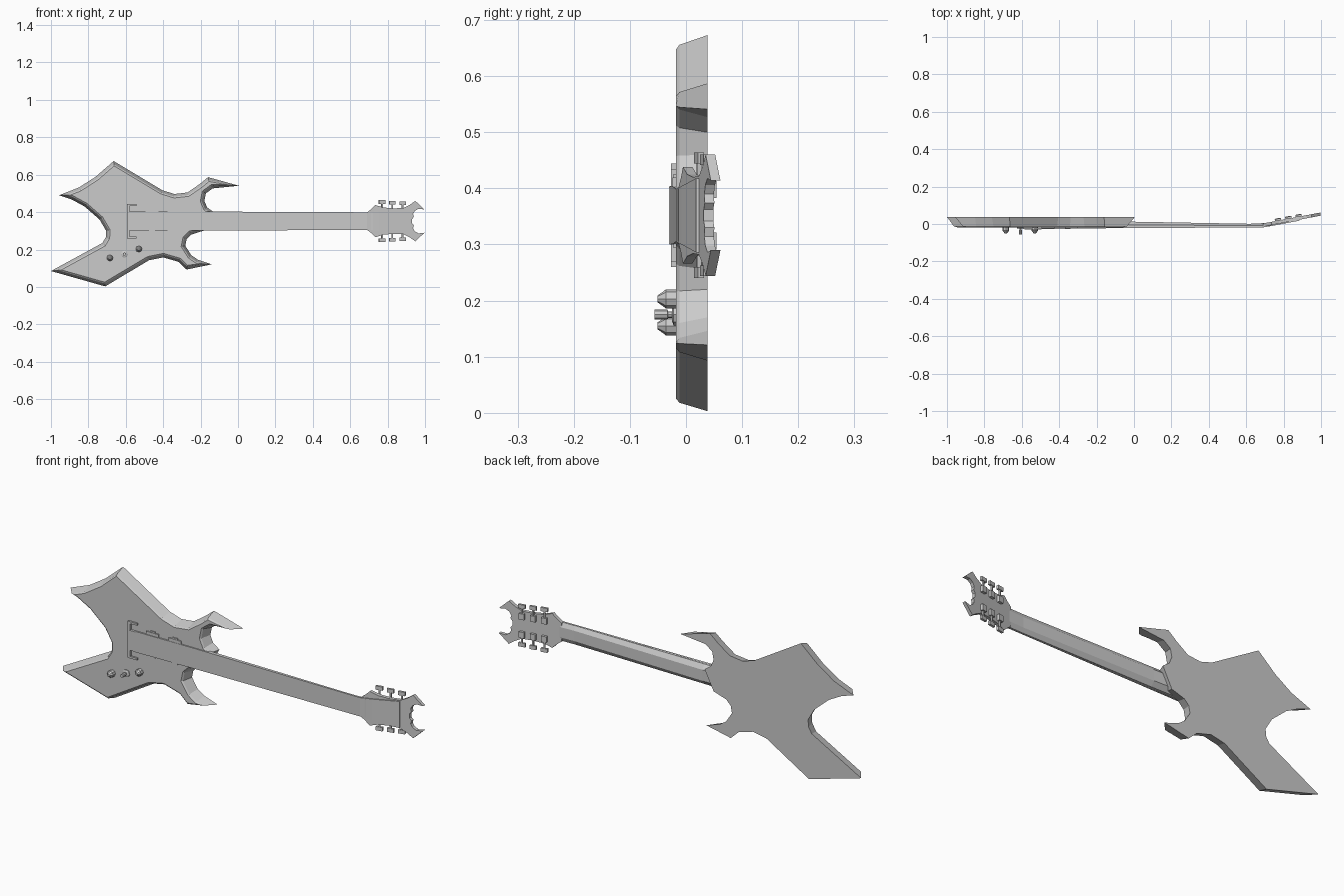
import bpy, bmesh, math
from mathutils import Vector, Matrix

cube = bpy.data.objects.get("Cube")
if cube:
    bpy.data.objects.remove(cube)

grey = bpy.data.materials.new("plain grey")
grey.use_nodes = True
grey.diffuse_color = (0.6, 0.6, 0.6, 1)
grey.node_tree.nodes["Principled BSDF"].inputs["Base Color"].default_value = (0.6, 0.6, 0.6, 1)

MID = 0.352  # height of the neck centre line


def finish(name, bm):
    bmesh.ops.recalc_face_normals(bm, faces=bm.faces)
    mesh = bpy.data.meshes.new(name)
    bm.to_mesh(mesh)
    bm.free()
    mesh.materials.append(grey)
    ob = bpy.data.objects.new(name, mesh)
    bpy.context.collection.objects.link(ob)
    return ob


def loft(name, rings):
    """Skin a list of equal-length closed rings and cap both ends."""
    bm = bmesh.new()
    vs = [[bm.verts.new(p) for p in ring] for ring in rings]
    n = len(rings[0])
    for a, b in zip(vs, vs[1:]):
        for i in range(n):
            j = (i + 1) % n
            bm.faces.new((a[i], a[j], b[j], b[i]))
    bm.faces.new(vs[0])
    bm.faces.new(vs[-1])
    return finish(name, bm)


def inset(pts, d):
    """Move a clockwise outline inwards with mitred corners."""
    out = []
    for i, p in enumerate(pts):
        p, a, b = Vector(p), Vector(pts[i - 1]), Vector(pts[(i + 1) % len(pts)])
        u, v = (p - a).normalized(), (b - p).normalized()
        nu, nv = Vector((u.y, -u.x)), Vector((v.y, -v.x))
        m = (nu + nv).normalized()
        out.append(p + m * d / max(m.dot(nu), 0.33))
    return out


def box(name, centre, size, tilt=0):
    bm = bmesh.new()
    bmesh.ops.create_cube(bm, size=1)
    bm.transform(Matrix.Translation(centre) @ Matrix.Rotation(tilt, 4, "Z")
                 @ Matrix.Diagonal((*size, 1)))
    return finish(name, bm)


def lathe(name, x, z, profile, sides=8):
    """Round part pointing forward; profile holds (radius, y) pairs."""
    rings = [[(x + r * math.cos(t), y, z + r * math.sin(t))
              for t in (math.tau * k / sides for k in range(sides))]
             for r, y in profile]
    return loft(name, rings)


# Body: horned outline, tapering towards a bevelled front
outline = [
    (-1, .085), (-.725, .235), (-.707, .265), (-.705, .30), (-.74, .36),
    (-.82, .43), (-.89, .468), (-.957, .49), (-.85, .532), (-.76, .59),
    (-.665, .673), (-.405, .517), (-.34, .497), (-.27, .505), (-.205, .55),
    (-.16, .587), (.005, .541), (-.135, .527), (-.172, .50), (-.18, .46),
    (-.165, .425), (-.13, .40), (-.18, .302), (-.25, .28), (-.275, .255),
    (-.282, .22), (-.25, .17), (-.215, .146), (-.14, .121), (-.275, .093),
    (-.32, .135), (-.40, .158), (-.475, .143), (-.71, .003)]
loft("body", [[(x, y, z) for x, z in inset(outline, d)]
              for d, y in ((0, .038), (.014, -.012), (.021, -.018))])

# Neck: flat front with a faceted rounded back
rings = []
for x, w, front, back in ((-.25, .050, -.016, .020), (-.1, .050, -.016, .014),
                          (.62, .047, -.015, .001), (.72, .047, -.014, .006)):
    mid = front + .4 * (back - front)
    rings.append([(x, y, MID + s * w) for s, y in (
        (-1, front), (1, front), (1, mid), (.55, back), (-.55, back), (-1, mid))])
loft("neck", rings)

# String panel: from the bridge, over the neck, down onto the headstock
rings = []
for x, w, y in ((-.55, .052, -.029), (-.2, .051, -.023), (.69, .047, -.018),
                (.75, .052, -.008), (.885, .066, .018)):
    rings.append([(x, y, MID - w), (x, y, MID + w),
                  (x, y + .008, MID + w), (x, y + .008, MID - w)])
loft("string_panel", rings)


# Headstock: tilted back, with two horns at the end
def head_y(x):
    return -.014 + (x - .69) * .19


half = [(.69, .047), (.715, .066), (.735, .086), (.775, .073), (.83, .068),
        (.885, .070), (.92, .088), (.948, .108), (.997, .062), (.965, .066),
        (.945, .054), (.936, .038), (.94, .022), (.93, .010)]
head = [(x, MID + h) for x, h in half] + [(x, MID - h) for x, h in reversed(half)]
loft("headstock", [[(x, head_y(x) + d, z) for x, z in head] for d in (0, .017)])

# Tuners: gear box behind the headstock, shaft and key at the side
tilt = math.atan(.19)
for side, label in ((1, "upper"), (-1, "lower")):
    for i, x in enumerate((.77, .825, .88)):
        y = head_y(x) + .022
        tag = f"{label}_{i + 1}"
        box("tuner_gear_" + tag, (x, y, MID + side * .046), (.026, .016, .03), tilt)
        box("tuner_shaft_" + tag, (x, y, MID + side * .075), (.008, .008, .04), tilt)
        box("tuner_key_" + tag, (x, y, MID + side * (.102 - .003 * i)),
            (.034, .011, .019), tilt)

# Bridge: upright bar with short returns at both ends
box("bridge_bar", (-.587, -.021, MID), (.014, .012, .184))
for side, label in ((1, "upper"), (-1, "lower")):
    box("bridge_end_" + label, (-.568, -.021, MID + side * .087), (.05, .012, .01))
box("bridge_saddle", (-.56, -.023, MID), (.05, .014, .1))

# Pickups: low blocks with mounting tabs
for x, label in ((-.46, "bridge"), (-.335, "neck")):
    box(label + "_pickup", (x, -.02, MID + .008), (.07, .008, .118))
    for s in (-1, 1):
        box(f"{label}_pickup_tab_{'upper' if s > 0 else 'lower'}",
            (x, -.019, MID + .008 + s * .06), (.03, .006, .012))

# Control knobs and the selector between them
knob = ((.017, -.015), (.017, -.036), (.013, -.041), (.006, -.051))
lathe("rear_knob", -.685, .155, knob)
lathe("front_knob", -.53, .203, knob)
lathe("selector_base", -.607, .175, ((.019, -.015), (.019, -.022), (.012, -.025)))
lathe("selector_stem", -.607, .175, ((.006, -.02), (.006, -.032), (.009, -.033), (.009, -.056)))
